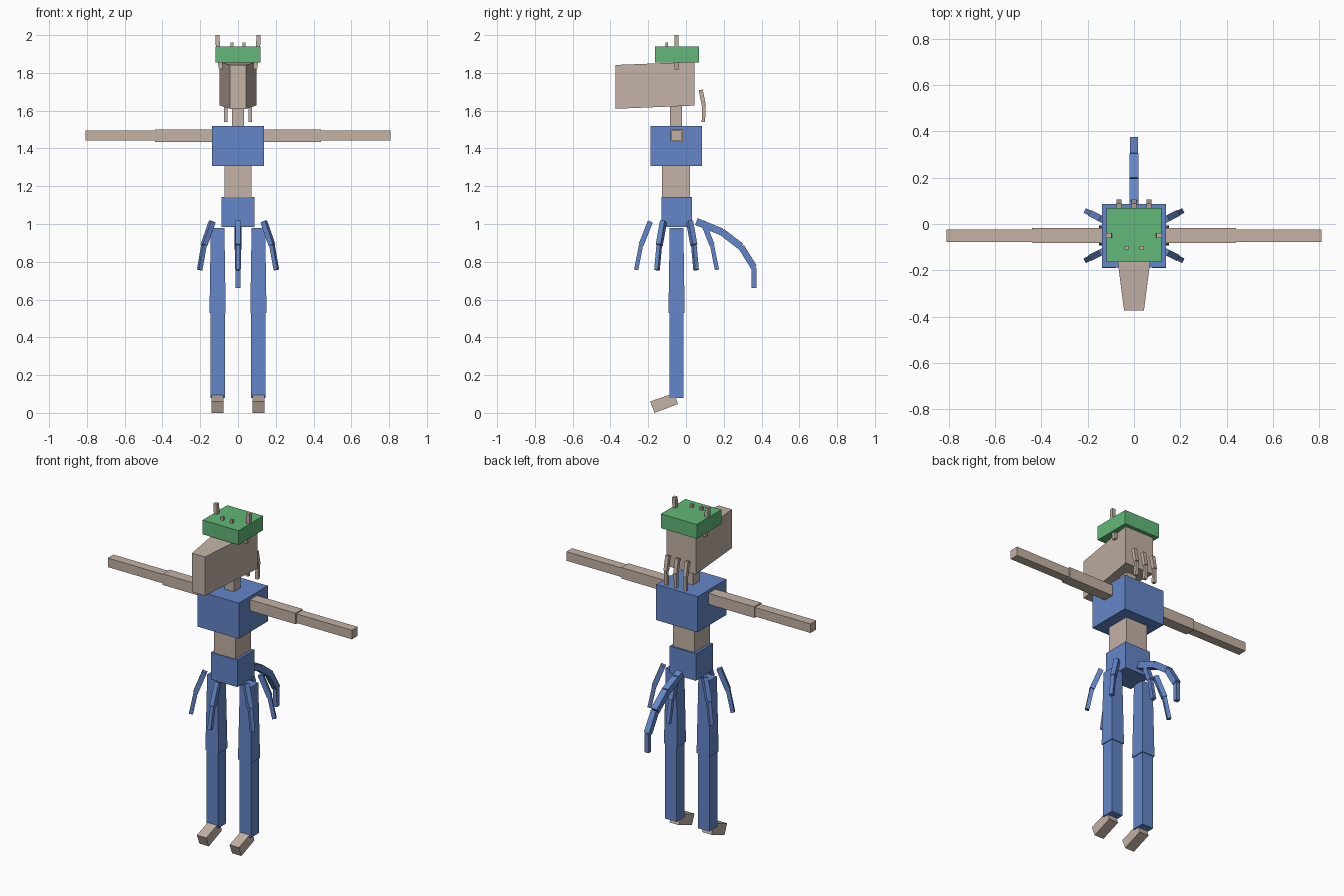
import bpy, math
from mathutils import Vector

cube = bpy.data.objects.get("Cube")
if cube:
    bpy.data.objects.remove(cube)


def make_material(name, rgb):
    mat = bpy.data.materials.new(name)
    mat.use_nodes = True
    color = (*rgb, 1)
    mat.diffuse_color = color
    mat.node_tree.nodes["Principled BSDF"].inputs["Base Color"].default_value = color
    return mat


BLUE = make_material("blue cloth", (0.127, 0.238, 0.578))
TAN = make_material("tan skin", (0.546, 0.445, 0.376))
GREEN = make_material("green cap", (0.122, 0.479, 0.188))
MID = -0.05  # depth of the body's central axis


def loft(name, start, end, mat):
    """Six-sided block joining two rings of four corners."""
    faces = [(3, 2, 1, 0), (4, 5, 6, 7)]
    faces += [(i, (i + 1) % 4, (i + 1) % 4 + 4, i + 4) for i in range(4)]
    mesh = bpy.data.meshes.new(name)
    mesh.from_pydata([Vector(v) for v in start + end], [], faces)
    mesh.materials.append(mat)
    obj = bpy.data.objects.new(name, mesh)
    bpy.context.collection.objects.link(obj)
    return obj


def box(name, x, y, z, mat):
    ring = [(x[0], y[0]), (x[1], y[0]), (x[1], y[1]), (x[0], y[1])]
    return loft(name, [(a, b, z[0]) for a, b in ring], [(a, b, z[1]) for a, b in ring], mat)


def bar(name, a, b, mat, half_a, half_b, side=(1, 0, 0)):
    """Square bar from a to b; side gives the direction of its width."""
    a, b = Vector(a), Vector(b)
    axis = (b - a).normalized()
    side = Vector(side)
    side = (side - axis * side.dot(axis)).normalized()
    up = axis.cross(side)

    def ring(c, h):
        return [c + side * (h * s) + up * (h * t) for s, t in ((-1, -1), (1, -1), (1, 1), (-1, 1))]

    return loft(name, ring(a, half_a), ring(b, half_b), mat)


def chain(name, points, halves, mat, side=(1, 0, 0)):
    for i, half in enumerate(halves):
        bar(f"{name}_{i + 1}", points[i], points[i + 1], mat, half, half, side)


# Torso
box("hips", (-0.087, 0.087), (-0.131, 0.032), (0.983, 1.144), BLUE)
box("waist", (-0.072, 0.072), (-0.126, 0.022), (1.14, 1.31), TAN)
box("chest", (-0.137, 0.137), (-0.188, 0.086), (1.307, 1.52), BLUE)
box("neck", (-0.031, 0.031), (-0.084, -0.021), (1.51, 1.64), TAN)

# Head tapering to a long snout, with a flat cap
front = [(-0.043, -0.373, 1.61), (0.043, -0.373, 1.61), (0.043, -0.373, 1.842), (-0.043, -0.373, 1.842)]
back = [(-0.097, 0.046, 1.627), (0.097, 0.046, 1.627), (0.097, 0.046, 1.858), (-0.097, 0.046, 1.858)]
loft("head", back, front, TAN)
box("cap", (-0.119, 0.119), (-0.165, 0.068), (1.855, 1.94), GREEN)

# Tassels hanging behind the head
for i, x in enumerate((-0.064, 0, 0.064)):
    chain(f"tassel_{i + 1}", [(x, 0.078, 1.71), (x, 0.095, 1.625), (x, 0.092, 1.54)], (0.011, 0.009), TAN)

# Mirrored limbs and cap details
for s, label in ((1, "left"), (-1, "right")):
    bar(f"{label}_upper_arm", (s * 0.12, MID, 1.468), (s * 0.44, MID, 1.468), TAN, 0.033, 0.033, (0, 1, 0))
    bar(f"{label}_forearm", (s * 0.43, MID, 1.468), (s * 0.808, MID, 1.468), TAN, 0.027, 0.027, (0, 1, 0))
    leg = s * 0.108
    bar(f"{label}_thigh", (leg, MID, 0.98), (leg, MID, 0.53), BLUE, 0.036, 0.043)
    bar(f"{label}_shin", (leg, MID, 0.55), (leg, MID, 0.08), BLUE, 0.038, 0.038)
    sole = [(-0.19, 0.06), (-0.166, 0), (-0.043, 0.047), (-0.062, 0.105)]
    loft(f"{label}_foot", [(leg - 0.031, y, z) for y, z in sole],
         [(leg + 0.031, y, z) for y, z in sole], TAN)
    chain(f"{label}_horn", [(s * 0.089, MID, 1.82), (s * 0.106, MID, 1.93), (s * 0.109, MID, 2.0)],
          (0.012, 0.011), TAN)
    box(f"{label}_cap_stud", (s * 0.032 - 0.008, s * 0.032 + 0.008), (-0.109, -0.094), (1.93, 1.96), TAN)

# Skirt strips radiating round the hips
for i, angle in enumerate((27, 90, 153, 207, 270, 333)):
    c, s = math.cos(math.radians(angle)), math.sin(math.radians(angle))
    grow = 0.0 if abs(c) < 0.1 else 0.014
    path = [(c * (r + grow), MID + s * (r + grow), z)
            for r, z in ((0.139, 1.013), (0.188, 0.888), (0.214, 0.757))]
    chain(f"skirt_strip_{i + 1}", path, (0.014, 0.011), BLUE, (-s, c, 0))

# Drooping tail
tail = [(0, 0.055, 1.013), (0, 0.19, 0.958), (0, 0.292, 0.88), (0, 0.36, 0.77), (0, 0.361, 0.66)]
chain("tail", tail, (0.019, 0.019, 0.017, 0.013), BLUE)

# Make every face point outwards
import bmesh
for obj in bpy.context.collection.objects:
    if obj.type == "MESH" and obj.data.materials:
        bm = bmesh.new()
        bm.from_mesh(obj.data)
        bmesh.ops.recalc_face_normals(bm, faces=bm.faces)
        bm.to_mesh(obj.data)
        bm.free()
